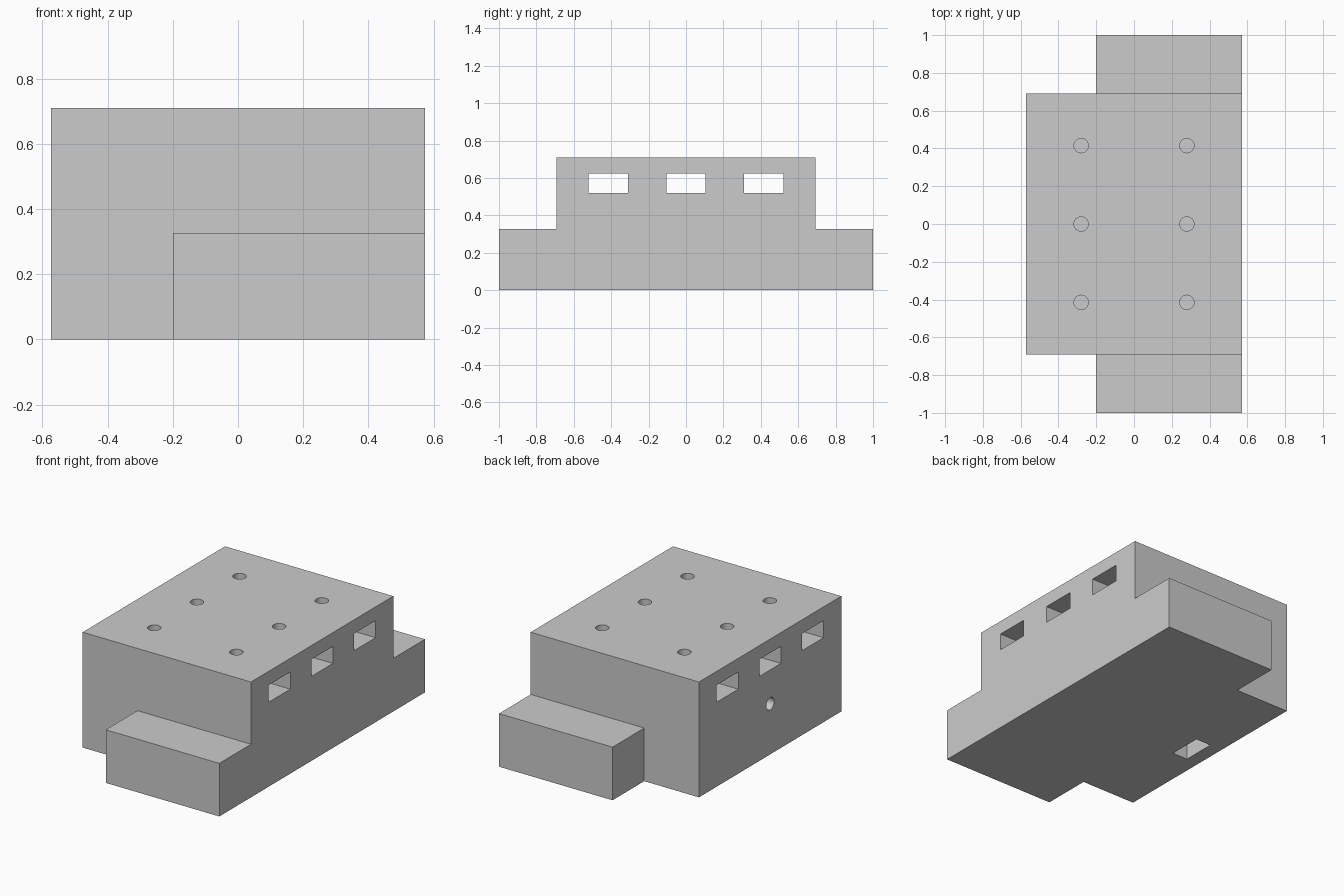
import bpy
import math

cube = bpy.data.objects.get("Cube")
if cube:
    bpy.data.objects.remove(cube, do_unlink=True)

X, Y, TOP = 0.573, 0.692, 0.71
STEP_X, STEP_TOP = -0.2, 0.327
HOLE_R, WALL = 0.038, 0.085
SLOT_W, SLOT_T = 0.21, 0.105

grey = bpy.data.materials.new("plain grey")
grey.use_nodes = True
colour = (0.6, 0.6, 0.6, 1)
grey.diffuse_color = colour
grey.node_tree.nodes["Principled BSDF"].inputs["Base Color"].default_value = colour


def box(name, low, high):
    """Box between two opposite corners."""
    middle = [(a + b) / 2 for a, b in zip(low, high)]
    bpy.ops.mesh.primitive_cube_add(size=1, location=middle)
    obj = bpy.context.object
    obj.name = name
    obj.scale = [b - a for a, b in zip(low, high)]
    bpy.ops.object.transform_apply(location=True, rotation=True, scale=True)
    obj.data.materials.append(grey)
    return obj


def rod(name, centre, length, rotation=(0, 0, 0)):
    """Round cutter for a screw hole."""
    bpy.ops.mesh.primitive_cylinder_add(vertices=32, radius=HOLE_R, depth=length,
                                        location=centre, rotation=rotation)
    obj = bpy.context.object
    obj.name = name
    obj.data.materials.append(grey)
    return obj


def combine(target, tool, operation):
    """Apply a boolean and discard the tool."""
    mod = target.modifiers.new(operation.lower(), "BOOLEAN")
    mod.operation = operation
    mod.solver = "EXACT"
    mod.object = tool
    bpy.context.view_layer.objects.active = target
    bpy.ops.object.modifier_apply(modifier=mod.name)
    bpy.data.objects.remove(tool, do_unlink=True)


# Main block with a low step at each end
block = box("block", (-X, -Y, 0), (X, Y, TOP))
combine(block, box("end_steps", (STEP_X, -1, 0), (X, 1, STEP_TOP)), "UNION")

# Three nut slots running across the block, each met by two screw holes from the top
slot_top = TOP - WALL
for y in (-0.415, 0, 0.415):
    slot = box("nut_slot", (-1, y - SLOT_W / 2, slot_top - SLOT_T),
               (1, y + SLOT_W / 2, slot_top))
    combine(block, slot, "DIFFERENCE")
    for x in (-0.28, 0.28):
        hole = rod("top_hole", (x, y, TOP), 2 * (WALL + SLOT_T / 2))
        combine(block, hole, "DIFFERENCE")

# Nut slot from below, met by a screw hole in the flat side
side_z = 0.312
slot = box("bottom_slot", (-X + WALL, -SLOT_W / 2, -0.1),
           (-X + WALL + SLOT_T, SLOT_W / 2, side_z + SLOT_W / 2))
combine(block, slot, "DIFFERENCE")
hole = rod("side_hole", (-X, 0, side_z), 2 * (WALL + SLOT_T / 2), (0, math.pi / 2, 0))
combine(block, hole, "DIFFERENCE")

# Crisp flat sides with smooth hole walls
bpy.ops.object.select_all(action="DESELECT")
block.select_set(True)
bpy.context.view_layer.objects.active = block
bpy.ops.object.shade_smooth_by_angle(angle=math.radians(30))
